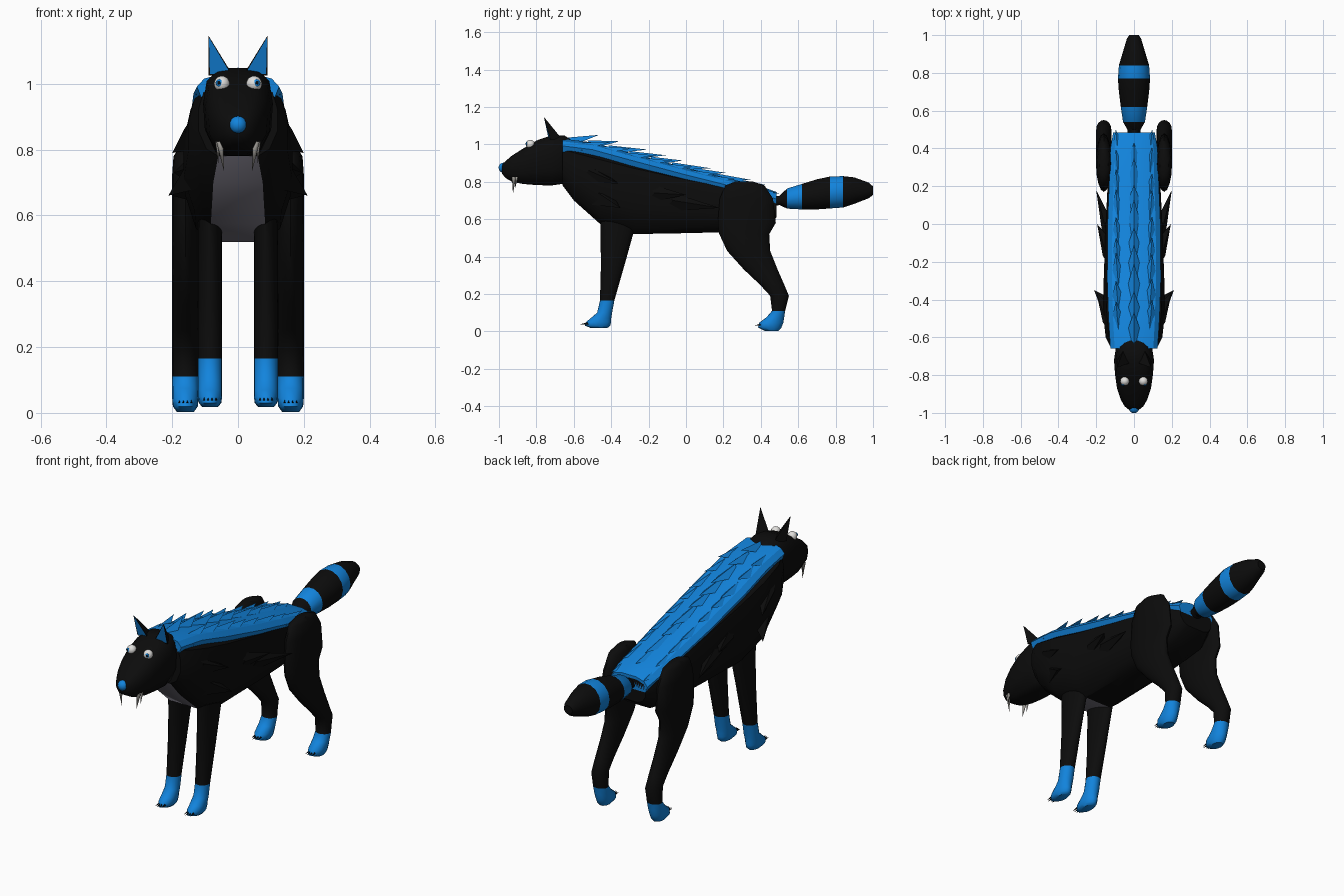
import bpy, bmesh, math, random
from mathutils import Vector

if "Cube" in bpy.data.objects:
    bpy.data.objects.remove(bpy.data.objects["Cube"])

random.seed(4)


def material(name, rgb):
    m = bpy.data.materials.new(name)
    m.diffuse_color = (*rgb, 1)
    m.use_nodes = True
    m.node_tree.nodes["Principled BSDF"].inputs["Base Color"].default_value = m.diffuse_color
    return m


BLACK = material("black_fur", (0.0035, 0.0035, 0.0035))
BLUE = material("blue_fur", (0.006, 0.23, 0.72))
GREY = material("grey_chest", (0.19, 0.18, 0.22))
WHITE = material("eye_white", (0.75, 0.74, 0.72))
IVORY = material("ivory", (0.5, 0.48, 0.44))


def finish(name, bm, mats, smooth=None):
    bmesh.ops.recalc_face_normals(bm, faces=bm.faces)
    me = bpy.data.meshes.new(name)
    bm.to_mesh(me)
    bm.free()
    for m in mats:
        me.materials.append(m)
    ob = bpy.data.objects.new(name, me)
    bpy.context.collection.objects.link(ob)
    if smooth:
        bpy.ops.object.select_all(action='DESELECT')
        ob.select_set(True)
        bpy.context.view_layer.objects.active = ob
        bpy.ops.object.shade_smooth_by_angle(angle=math.radians(smooth))
    return ob


def oval(n):
    return [(math.cos(2 * math.pi * i / n), 0.5 + 0.5 * math.sin(2 * math.pi * i / n)) for i in range(n)]


def mirrored(half):
    return half + [(-x, v) for x, v in reversed(half) if x > 0]


def loft(name, rings, profile, mats, axis='Y', cx=0, rule=None, smooth=35):
    """Rings are (position along axis, low edge, high edge, half width)."""
    bm = bmesh.new()
    loops = []
    for t, lo, hi, hw in rings:
        pts = [(cx + px * hw, lo + (hi - lo) * v) for px, v in profile]
        loops.append([bm.verts.new((x, t, w) if axis == 'Y' else (x, w, t)) for x, w in pts])
    n = len(profile)
    for a, b in zip(loops, loops[1:]):
        for i in range(n):
            bm.faces.new((a[i], a[(i + 1) % n], b[(i + 1) % n], b[i]))
    bm.faces.new(loops[0])
    bm.faces.new(loops[-1])
    bmesh.ops.recalc_face_normals(bm, faces=bm.faces)
    bm.normal_update()
    if rule:
        for f in bm.faces:
            f.material_index = int(rule(f.calc_center_median(), f.normal))
    return finish(name, bm, mats, smooth)


def spikes(name, items, mat, smooth=None):
    """Pyramids, each given as (base points, tip)."""
    bm = bmesh.new()
    for base, tip in items:
        vs = [bm.verts.new(p) for p in base]
        t = bm.verts.new(tip)
        bm.faces.new(vs)
        for i in range(len(vs)):
            bm.faces.new((vs[i], vs[(i + 1) % len(vs)], t))
    return finish(name, bm, [mat], smooth)


def ball(name, loc, r, mat, squash=1):
    bm = bmesh.new()
    bmesh.ops.create_uvsphere(bm, u_segments=16, v_segments=10, radius=r)
    for v in bm.verts:
        v.co = Vector(loc) + Vector((v.co.x, v.co.y * squash, v.co.z))
    finish(name, bm, [mat], 60)


# Body with grey chest panel
BODY = mirrored([(0.5, 0), (0.8, 0.1), (1, 0.35), (1, 0.65), (0.88, 0.88), (0.5, 1)])
loft("body", [(-0.66, 0.78, 1.0, 0.12), (-0.60, 0.70, 0.99, 0.15), (-0.46, 0.575, 0.965, 0.165),
              (-0.28, 0.52, 0.92, 0.16), (0, 0.525, 0.85, 0.15), (0.2, 0.53, 0.805, 0.14),
              (0.4, 0.55, 0.755, 0.13), (0.485, 0.61, 0.73, 0.10)], BODY, [BLACK, GREY],
     rule=lambda c, n: c.y < -0.28 and abs(c.x) < 0.03 and n.z < -0.2)

# Blue saddle along the back
SADDLE = [(-0.66, 1.03), (-0.5, 1.01), (-0.3, 0.955), (0, 0.875), (0.2, 0.825), (0.4, 0.775), (0.485, 0.745)]


def back_z(y):
    for (y0, z0), (y1, z1) in zip(SADDLE, SADDLE[1:]):
        if y <= y1:
            break
    return z0 + (z1 - z0) * (y - y0) / (y1 - y0)


ARCH = mirrored([(0.9, 0), (1, 0.45), (0.82, 0.8), (0.4, 1)])
loft("back_saddle", [(y, z - 0.07, z, w) for (y, z), w in
                     zip(SADDLE, (0.125, 0.135, 0.142, 0.14, 0.132, 0.125, 0.11))], ARCH, [BLUE], smooth=20)

# Blue fur tufts lying back over the saddle
tufts = []
for row in range(9):
    for col in (-1, 0, 1):
        y = -0.64 + 0.112 * row + (0.05 if col else 0)
        x = col * 0.08
        length = 0.2 + random.uniform(-0.03, 0.02)
        y1 = min(y + length, 0.5)
        z, drop = back_z(y), 0.02 * abs(col)
        base = [(x - 0.05, y + 0.03, z - 0.035 - drop), (x + 0.05, y + 0.03, z - 0.035 - drop),
                (x, y, z + 0.008 - drop)]
        tufts.append((base, (x * 1.2, y1, back_z(y1) + 0.05 - drop - 0.004 * row)))
spikes("back_tufts", tufts, BLUE)

# Black fur tufts on the flanks
flank = []
for s in (1, -1):
    for y, z, tip in [(-0.60, 0.86, (0.2, -0.36, 0.79)), (-0.55, 0.74, (0.212, -0.35, 0.66)),
                      (-0.25, 0.74, (0.195, 0.0, 0.73)), (-0.15, 0.70, (0.2, 0.18, 0.66))]:
        base = [(s * 0.125, y + 0.02, z + 0.06), (s * 0.165, y + 0.08, z), (s * 0.125, y + 0.02, z - 0.06),
                (s * 0.11, y + 0.15, z)]
        flank.append((base, (s * tip[0], tip[1], tip[2])))
spikes("flank_tufts", flank, BLACK)

# Head and nose
HEAD = mirrored([(0.3, 0), (0.65, 0.05), (0.95, 0.3), (1, 0.6), (0.9, 0.85), (0.6, 0.97), (0.25, 1)])
loft("head", [(-0.985, 0.845, 0.89, 0.025), (-0.965, 0.82, 0.91, 0.05), (-0.93, 0.80, 0.94, 0.07),
              (-0.87, 0.788, 0.978, 0.09), (-0.8, 0.782, 1.02, 0.10), (-0.72, 0.78, 1.048, 0.106),
              (-0.65, 0.79, 1.048, 0.095), (-0.61, 0.83, 1.02, 0.07)], HEAD, [BLACK], smooth=50)
ball("nose", (0, -0.975, 0.875), 0.027, BLUE)

fangs, claws = [], []
for s in (1, -1):
    side = "left" if s > 0 else "right"
    # Eyes
    ball(side + "_eye", (s * 0.049, -0.832, 1.0), 0.024, WHITE)
    ball(side + "_iris", (s * 0.057, -0.852, 1.003), 0.011, BLUE, 0.4)
    ball(side + "_pupil", (s * 0.058, -0.856, 1.003), 0.005, BLACK, 0.4)

    # Ears with blue inset front
    bm = bmesh.new()
    a, b, c, t = [bm.verts.new((s * x, y, z)) for x, y, z in
                  [(0.018, -0.735, 1.03), (0.09, -0.725, 1.025), (0.055, -0.665, 1.03), (0.09, -0.76, 1.147)]]
    front = bm.faces.new((a, b, t))
    for f in ((b, c, t), (c, a, t), (a, c, b)):
        bm.faces.new(f)
    bmesh.ops.recalc_face_normals(bm, faces=bm.faces)
    bmesh.ops.inset_individual(bm, faces=[front], thickness=0.007)
    front.material_index = 1
    finish(side + "_ear", bm, [BLACK, BLUE])

    # Fangs
    for x, y, r, tip in [(0.055, -0.92, 0.011, (0.043, -0.925, 0.735)), (0.062, -0.905, 0.007, (0.06, -0.915, 0.76))]:
        ring = [(s * x + r * math.cos(k * math.pi / 4), y + r * math.sin(k * math.pi / 4), 0.825) for k in range(8)]
        fangs.append((ring, (s * tip[0], tip[1], tip[2])))

    # Front legs with blue socks
    loft(side + "_front_leg", [(z, y0, y1, w) for z, y0, y1, w in [
        (0.62, -0.46, -0.26, 0.036), (0.53, -0.457, -0.28, 0.037), (0.35, -0.455, -0.33, 0.037),
        (0.165, -0.46, -0.383, 0.037), (0.1, -0.475, -0.395, 0.037), (0.07, -0.51, -0.4, 0.037),
        (0.05, -0.535, -0.4, 0.037), (0.03, -0.54, -0.405, 0.034), (0.018, -0.51, -0.42, 0.024)]],
        oval(16), [BLACK, BLUE], 'Z', s * 0.085, lambda c, n: c.z < 0.165, 50)

    # Hind legs with blue socks
    loft(side + "_hind_leg", [
        (0.80, 0.26, 0.36, 0.022), (0.78, 0.21, 0.42, 0.036), (0.71, 0.18, 0.465, 0.041),
        (0.58, 0.17, 0.48, 0.041), (0.52, 0.178, 0.445, 0.041), (0.43, 0.22, 0.45, 0.041),
        (0.33, 0.31, 0.49, 0.04), (0.25, 0.395, 0.525, 0.04), (0.19, 0.45, 0.55, 0.04),
        (0.11, 0.46, 0.53, 0.04), (0.075, 0.43, 0.525, 0.04), (0.045, 0.39, 0.52, 0.04),
        (0.02, 0.385, 0.51, 0.038), (0.003, 0.42, 0.495, 0.026)],
        oval(16), [BLACK, BLUE], 'Z', s * 0.16, lambda c, n: c.z < 0.11, 50)

    # Claws
    for cx, y, z in [(0.085, -0.53, 0.042), (0.16, 0.395, 0.034)]:
        for k in (-1.5, -0.5, 0.5, 1.5):
            x, yy = s * cx + k * 0.012, y + 0.006 * abs(k)
            base = [(x - 0.004, yy, z - 0.004), (x + 0.004, yy, z - 0.004), (x, yy, z + 0.007)]
            claws.append((base, (x, yy - 0.037, z - 0.004)))
spikes("fangs", fangs, IVORY, 50)
spikes("claws", claws, BLACK)

# Tail with two blue bands
loft("tail", [(0.44, 0.66, 0.72, 0.03), (0.5, 0.675, 0.725, 0.035), (0.54, 0.655, 0.765, 0.058),
              (0.62, 0.65, 0.79, 0.07), (0.7, 0.65, 0.815, 0.08), (0.77, 0.655, 0.83, 0.085),
              (0.84, 0.66, 0.832, 0.08), (0.9, 0.68, 0.825, 0.062), (0.98, 0.712, 0.795, 0.038),
              (1.0, 0.73, 0.775, 0.025)], oval(14), [BLACK, BLUE],
     rule=lambda c, n: 0.54 < c.y < 0.62 or 0.77 < c.y < 0.84)
